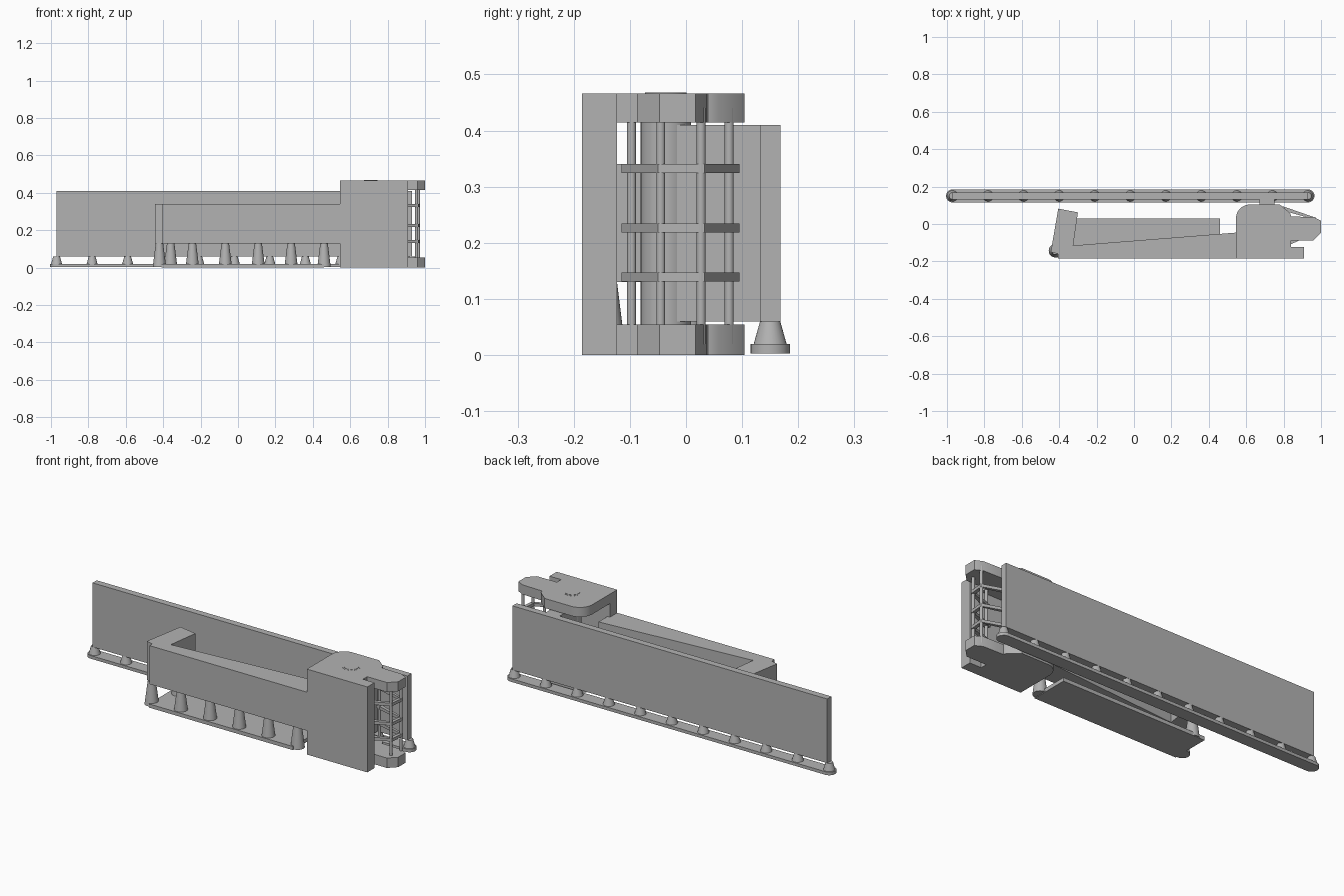
import bpy, bmesh, math

cube = bpy.data.objects.get("Cube")
if cube:
    bpy.data.objects.remove(cube, do_unlink=True)

grey = bpy.data.materials.new("plain_grey")
grey.use_nodes = True
GREY = (0.45, 0.45, 0.45, 1)
grey.diffuse_color = GREY
grey.node_tree.nodes["Principled BSDF"].inputs["Base Color"].default_value = GREY


def finish(name, bm, smooth=False):
    bmesh.ops.recalc_face_normals(bm, faces=bm.faces)
    mesh = bpy.data.meshes.new(name)
    bm.to_mesh(mesh)
    bm.free()
    mesh.materials.append(grey)
    obj = bpy.data.objects.new(name, mesh)
    bpy.context.collection.objects.link(obj)
    if smooth:
        bpy.ops.object.select_all(action='DESELECT')
        obj.select_set(True)
        bpy.context.view_layer.objects.active = obj
        bpy.ops.object.shade_smooth_by_angle(angle=math.radians(35))
    return obj


def prism(name, outline, z0, z1, smooth=False):
    """Extrude a plan outline from z0 up to z1."""
    bm = bmesh.new()
    face = bm.faces.new([bm.verts.new((x, y, z0)) for x, y in outline])
    new = bmesh.ops.extrude_face_region(bm, geom=[face])["geom"]
    verts = [v for v in new if isinstance(v, bmesh.types.BMVert)]
    bmesh.ops.translate(bm, verts=verts, vec=(0, 0, z1 - z0))
    return finish(name, bm, smooth)


def block(name, x0, x1, y0, y1, z0, z1):
    return prism(name, [(x0, y0), (x1, y0), (x1, y1), (x0, y1)], z0, z1)


def cone(name, x, y, z0, z1, r0, r1):
    bm = bmesh.new()
    bmesh.ops.create_cone(bm, cap_ends=True, segments=32, radius1=r0, radius2=r1, depth=z1 - z0)
    bmesh.ops.translate(bm, verts=bm.verts, vec=(x, y, (z0 + z1) / 2))
    return finish(name, bm, True)


def arc(cx, cy, r, start, end, steps=12):
    angles = [math.radians(start + (end - start) * i / steps) for i in range(steps + 1)]
    return [(cx + r * math.cos(a), cy + r * math.sin(a)) for a in angles]


# Long rear panel on its foot rail
block("rear_panel", -0.97, 0.93, 0.132, 0.168, 0.06, 0.41)
rail = arc(0.93, 0.15, 0.035, -90, 90) + arc(-0.97, 0.15, 0.035, 90, 270)
prism("rear_rail", rail, 0.003, 0.02, True)
for i in range(11):
    cone(f"rear_foot_{i}", -0.97 + 0.19 * i, 0.15, 0.003, 0.06, 0.034, 0.018)

# Front arm with its bent head
arm = [(-0.405, -0.185), (0.56, -0.185), (0.56, -0.045), (-0.325, -0.115),
       (-0.30, 0.062), (-0.405, 0.082), (-0.445, -0.15), (-0.405, -0.16)]
prism("front_arm", arm, 0.13, 0.34)

# Base slab and the feet between slab and arm
block("base_slab", -0.41, 0.46, -0.183, 0.03, 0, 0.02)
feet = [(-0.42 + 0.176 * i, -0.143) for i in range(6)] + [(-0.36, 0.0)]
for i, (x, y) in enumerate(feet):
    cone(f"arm_foot_{i}", x, y, 0.003, 0.13, 0.036, 0.02)

# Hinge housing: front wall with matching top and bottom plates
block("housing_wall", 0.545, 0.91, -0.185, -0.123, 0, 0.466)
plate = [(0.545, -0.185), (0.91, -0.185), (0.91, -0.123), (0.84, -0.123),
         (0.84, -0.087), (0.96, -0.087), (1.0, -0.047), (1.0, 0.017),
         (0.96, 0.037), (0.84, 0.04), (0.835, 0.058), (0.78, 0.104)]
plate += arc(0.62, 0.029, 0.075, 90, 180)
for name, z0, z1 in (("top_plate", 0.414, 0.466), ("bottom_plate", 0, 0.054)):
    prism(name, plate, z0, z1, True)

# Hinge pin with its rim, and the link to the rear panel
cone("hinge_pin_rim", 0.71, -0.036, 0.001, 0.4665, 0.045, 0.045)
cone("hinge_pin", 0.71, -0.036, 0.0005, 0.468, 0.037, 0.037)
block("hinge_link", 0.67, 0.75, -0.036, 0.135, 0.06, 0.41)

# Cage of upright rods tied by three cross bars
rods = [(0.83, -0.097), (0.955, -0.045), (0.965, 0.027), (0.80, 0.077)]
for i, (x, y) in enumerate(rods):
    cone(f"cage_rod_{i}", x, y, 0.02, 0.44, 0.008, 0.008)
outer = [(0.825, -0.115), (0.965, -0.05), (0.973, 0.033), (0.795, 0.095)]
inner = [(x - 0.018, y * 0.82) for x, y in reversed(outer)]
for i, z in enumerate((0.131, 0.218, 0.324)):
    prism(f"cage_bar_{i}", outer + inner, z, z + 0.016)
